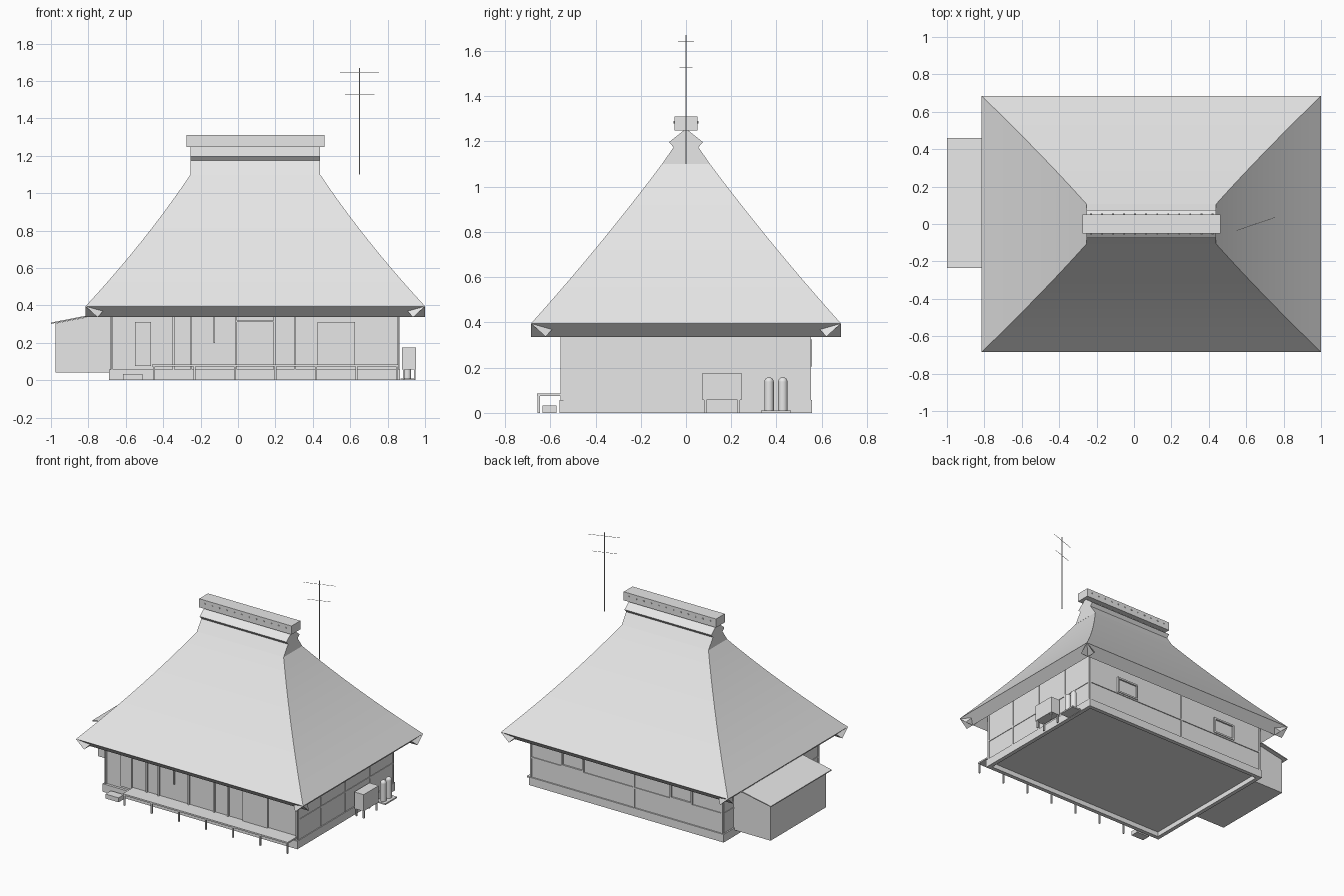
import bpy, bmesh, math
from mathutils import Vector

cube = bpy.data.objects.get("Cube")
if cube:
    bpy.data.objects.remove(cube, do_unlink=True)

grey = bpy.data.materials.new("pale_grey")
grey.use_nodes = True
grey.diffuse_color = (0.8, 0.8, 0.8, 1)
grey.node_tree.nodes["Principled BSDF"].inputs["Base Color"].default_value = (0.8, 0.8, 0.8, 1)


def finish(name, bm, smooth=False):
    bmesh.ops.recalc_face_normals(bm, faces=bm.faces)
    mesh = bpy.data.meshes.new(name)
    bm.to_mesh(mesh)
    bm.free()
    mesh.materials.append(grey)
    obj = bpy.data.objects.new(name, mesh)
    bpy.context.collection.objects.link(obj)
    if smooth:
        bpy.ops.object.select_all(action='DESELECT')
        obj.select_set(True)
        bpy.context.view_layer.objects.active = obj
        bpy.ops.object.shade_smooth_by_angle(angle=math.radians(30))
    return obj


def box(name, x0, x1, y0, y1, z0, z1):
    bm = bmesh.new()
    bmesh.ops.create_cube(bm, size=1)
    for v in bm.verts:
        v.co = Vector((x0 if v.co.x < 0 else x1,
                       y0 if v.co.y < 0 else y1,
                       z0 if v.co.z < 0 else z1))
    return finish(name, bm)


def loft(name, rows, smooth=False):
    """Skin closed cross-sections, capping both ends."""
    bm = bmesh.new()
    loops = [[bm.verts.new(p) for p in row] for row in rows]
    n = len(loops[0])
    for low, high in zip(loops, loops[1:]):
        for i in range(n):
            j = (i + 1) % n
            bm.faces.new((low[i], low[j], high[j], high[i]))
    bm.faces.new(loops[0])
    bm.faces.new(loops[-1])
    return finish(name, bm, smooth)


def prism(name, profile, a, b, axis):
    """Extrude a (side, z) profile along the x or y axis from a to b."""
    if axis == "x":
        return loft(name, [[(t, s, z) for s, z in profile] for t in (a, b)])
    return loft(name, [[(s, t, z) for s, z in profile] for t in (a, b)])


def rod(name, start, end, radius, sides=8):
    start, end = Vector(start), Vector(end)
    bm = bmesh.new()
    bmesh.ops.create_cone(bm, cap_ends=True, segments=sides, radius1=radius,
                          radius2=radius, depth=(end - start).length)
    turn = Vector((0, 0, 1)).rotation_difference(end - start)
    for v in bm.verts:
        v.co = turn @ v.co + (start + end) / 2
    return finish(name, bm, smooth=True)


# House centre and wall extents
CX = 0.0925
WX0, WX1, WY = -0.68, 0.86, 0.55

# Foundation ring, recessed floor and walls
FX0, FX1, FY0, FY1, FW = -0.69, 0.866, -0.56, 0.556, 0.03
box("foundation_front", FX0, FX1, FY0, FY0 + FW, 0, 0.058)
box("foundation_back", FX0, FX1, FY1 - FW, FY1, 0, 0.058)
box("foundation_right", FX0, FX0 + FW, FY0 + FW, FY1 - FW, 0, 0.058)
box("foundation_left", FX1 - FW, FX1, FY0 + FW, FY1 - FW, 0, 0.058)
box("floor", FX0 + FW, FX1 - FW, FY0 + FW, FY1 - FW, 0.035, 0.058)
box("walls", WX0, WX1, -WY + 0.008, WY - 0.004, 0.058, 0.44)


# Thatched roof: four curved thick slabs, eaves cut square to the slope
def half_x(u):
    return 0.346 + 0.5615 * (1 - u) * (1 - 0.16 * u)


def half_y(u):
    return 0.106 + 0.579 * (1 - u) * (1 - 0.09 * u)


STEPS, RISE, THICK = 10, 0.705, 0.087


def roof_slab(name, reach, width, place):
    rows = []
    for k in range(STEPS + 1):
        u = k / STEPS
        s, w, z = reach(u), width(u), 0.395 + RISE * u
        run = reach(u + 0.01) - reach(u - 0.01)
        inward = Vector((-RISE * 0.02, run)).normalized() * THICK
        si, zi = s + inward.x, z + inward.y
        rows.append([place(s, -w, z), place(s, w, z), place(si, w, zi), place(si, -w, zi)])
    loft(name, rows, smooth=True)


roof_slab("front_thatch", half_y, half_x, lambda s, w, z: (CX + w, -s, z))
roof_slab("back_thatch", half_y, half_x, lambda s, w, z: (CX + w, s, z))
roof_slab("right_thatch", half_x, half_y, lambda s, w, z: (CX - s, w, z))
roof_slab("left_thatch", half_x, half_y, lambda s, w, z: (CX + s, w, z))

# Gablet with flared ridge skirt, and ridge box with pegs
half = [(0.106, 1.10), (0.055, 1.174), (0.075, 1.197)]
gablet = half + [(0, 1.256)] + [(-y, z) for y, z in reversed(half)]
prism("gablet", gablet, -0.254, 0.439, "x")
box("ridge_box", -0.275, 0.463, -0.05, 0.05, 1.248, 1.31)
for i in range(12):
    x = -0.23 + i * 0.059
    rod("ridge_peg", (x, -0.055, 1.285), (x, 0.055, 1.285), 0.005)

# Aerial
rod("aerial_pole", (0.65, 0, 1.10), (0.65, 0, 1.67), 0.003)
for z, r in ((1.643, 0.103), (1.525, 0.079)):
    d = Vector((r, r * 0.34, 0))
    c = Vector((0.65, 0, z))
    rod("aerial_bar", c - d, c + d, 0.0013, 6)

# Front posts, door and sliding panels
FRONT = -WY + 0.008
for x in (-0.674, -0.345, -0.25, -0.01, 0.195, 0.305, 0.854):
    box("front_post", x - 0.005, x + 0.005, -WY - 0.004, FRONT, 0.058, 0.44)
box("front_half_post", -0.13, -0.122, -WY - 0.004, FRONT, 0.2, 0.44)
box("front_lintel", -0.01, 0.19, -WY - 0.004, FRONT, 0.31, 0.32)
box("front_door", -0.55, -0.465, -WY - 0.004, FRONT, 0.075, 0.312)
box("front_panel", 0.425, 0.625, -WY - 0.004, FRONT, 0.085, 0.312)

# Back posts and rail
for x in (-0.674, 0.03, 0.854):
    box("back_post", x - 0.006, x + 0.006, WY - 0.004, WY + 0.002, 0.058, 0.44)
box("back_rail", WX0, WX1, WY - 0.004, WY + 0.002, 0.195, 0.205)

# Back windows: frame of four bars
for cx in (0.52, -0.35):
    x0, x1, z0, z1 = cx - 0.09, cx + 0.09, 0.205, 0.325
    b = 0.012
    for bar in ((x0, x1, z0, z0 + b), (x0, x1, z1 - b, z1),
                (x0, x0 + b, z0, z1), (x1 - b, x1, z0, z1)):
        box("window_frame", bar[0], bar[1], WY - 0.004, WY + 0.008, bar[2], bar[3])

# Side posts and rails
for x, s, side in ((WX0, -1, "right"), (WX1, 1, "left")):
    x0, x1 = sorted((x, x + s * 0.004))
    for y in (-0.536, -0.28, 0, 0.28, 0.539):
        box(side + "_post", x0, x1, y - 0.006, y + 0.006, 0.058, 0.44)
    box(side + "_rail", x0, x1, -WY + 0.008, WY - 0.004, 0.195, 0.205)

# Veranda with legs, and step
box("veranda_deck", -0.46, 0.857, -0.658, FRONT, 0.074, 0.085)
for i in range(7):
    x = -0.45 + i * 0.2167
    box("veranda_leg", x - 0.005, x + 0.005, -0.656, -0.646, 0, 0.074)
box("step", -0.615, -0.51, -0.635, -0.573, 0, 0.032)

# Side annex with thin lean-to roof
prism("annex", [(-0.977, 0.042), (-0.977, 0.304), (-0.68, 0.363), (-0.68, 0.042)],
      -0.2, 0.43, "y")
prism("annex_roof", [(-1.0, 0.301), (-1.0, 0.308), (-0.68, 0.371), (-0.68, 0.364)],
      -0.235, 0.46, "y")

# Outdoor unit on legs
box("outdoor_unit", 0.878, 0.953, 0.073, 0.245, 0.056, 0.176)
for x in (0.886, 0.945):
    for y in (0.085, 0.233):
        box("unit_leg", x - 0.005, x + 0.005, y - 0.005, y + 0.005, 0, 0.056)

# Gas bottles with domed tops on a plate
box("bottle_plate", 0.868, 0.945, 0.332, 0.465, 0, 0.01)
for y in (0.367, 0.428):
    rod("gas_bottle", (0.905, y, 0.01), (0.905, y, 0.138), 0.021, 16)
    bm = bmesh.new()
    bmesh.ops.create_uvsphere(bm, u_segments=16, v_segments=8, radius=0.021)
    for v in bm.verts:
        v.co += Vector((0.905, y, 0.137))
    finish("gas_bottle_dome", bm, smooth=True)
